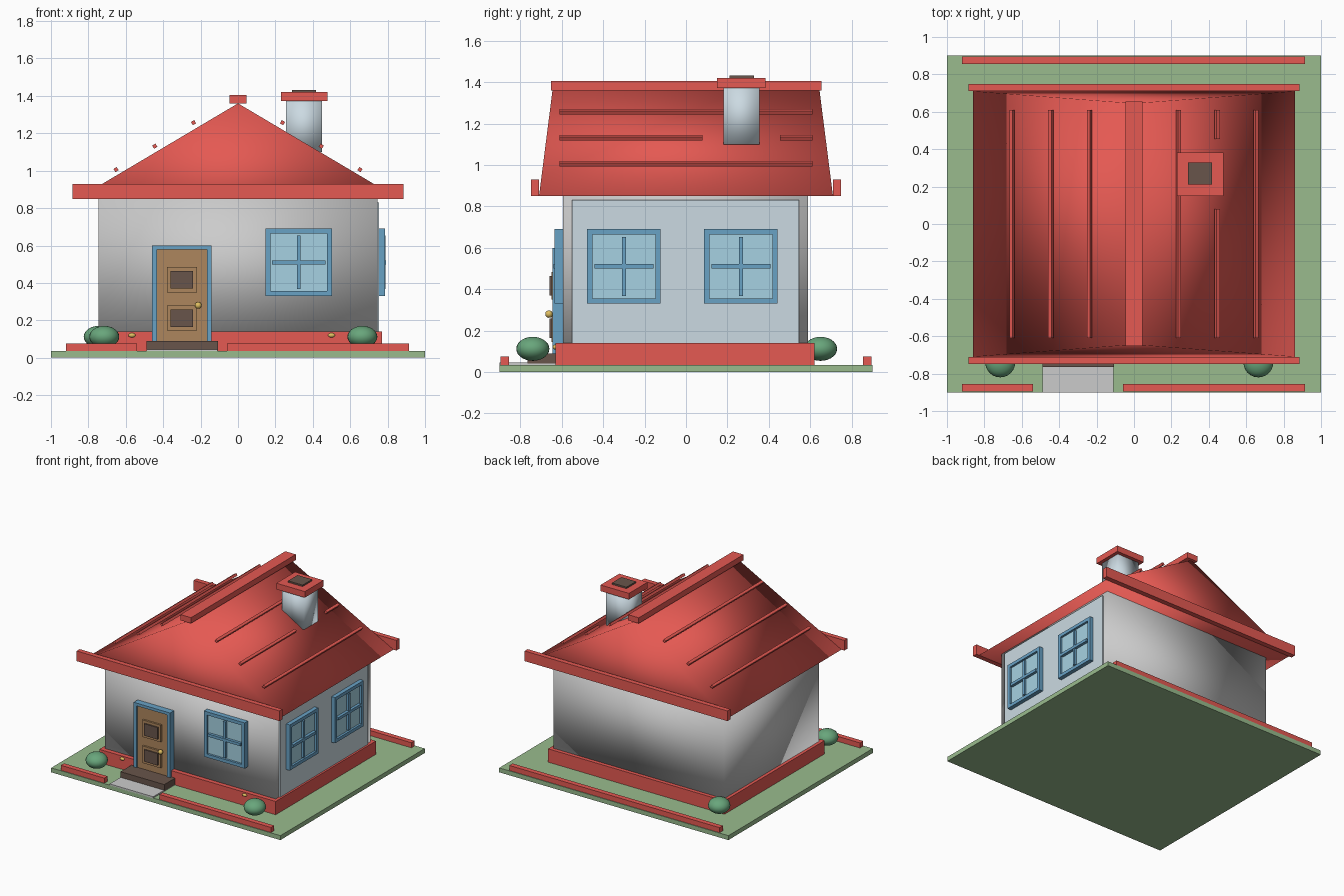
import bpy, bmesh, math
from mathutils import Vector

if "Cube" in bpy.data.objects:
    bpy.data.objects.remove(bpy.data.objects["Cube"])


def material(name, rgb):
    m = bpy.data.materials.new(name)
    m.diffuse_color = (*rgb, 1)
    m.use_nodes = True
    m.node_tree.nodes["Principled BSDF"].inputs["Base Color"].default_value = m.diffuse_color
    return m


RED = material("red", (0.78, 0.10, 0.085))
GREEN = material("grass", (0.32, 0.50, 0.27))
LEAF = material("leaf", (0.14, 0.38, 0.20))
BLUE = material("frame_blue", (0.14, 0.36, 0.56))
GLASS = material("glass", (0.38, 0.64, 0.76))
PALE = material("pale_blue", (0.60, 0.70, 0.76))
WOOD = material("wood", (0.42, 0.24, 0.11))
DARK = material("dark_wood", (0.14, 0.09, 0.07))
GOLD = material("gold", (0.75, 0.52, 0.12))


def add_object(name, bm, mat=None, smooth=False):
    bmesh.ops.recalc_face_normals(bm, faces=bm.faces)
    me = bpy.data.meshes.new(name)
    bm.to_mesh(me)
    bm.free()
    for p in me.polygons:
        p.use_smooth = smooth
    if mat:
        me.materials.append(mat)
    ob = bpy.data.objects.new(name, me)
    bpy.context.collection.objects.link(ob)
    return ob


def box(name, x, y, z, mat=None, smooth=False):
    """Box from (min, max) ranges on each axis."""
    lo, hi = (Vector(c) for c in zip(x, y, z))
    bm = bmesh.new()
    bmesh.ops.create_cube(bm, size=1)
    for v in bm.verts:
        v.co *= hi - lo
    ob = add_object(name, bm, mat, smooth)
    ob.location = (lo + hi) / 2
    return ob


def ellipsoid(name, centre, radii, mat):
    bm = bmesh.new()
    bmesh.ops.create_uvsphere(bm, u_segments=24, v_segments=14, radius=1)
    for v in bm.verts:
        v.co *= Vector(radii)
    add_object(name, bm, mat, True).location = centre


def window(name, centre, turn):
    """Framed window with glass and a cross; its local -y points outwards."""
    w, h, t = 0.178, 0.18, 0.026
    parts = [
        ("glass", (-w + t, w - t), (-0.018, 0.02), (-h + t, h - t), GLASS),
        ("frame_top", (-w, w), (-0.035, 0.02), (h - t, h), BLUE),
        ("frame_bottom", (-w, w), (-0.035, 0.02), (-h, -h + t), BLUE),
        ("frame_left", (-w, -w + t), (-0.035, 0.02), (-h + t, h - t), BLUE),
        ("frame_right", (w - t, w), (-0.035, 0.02), (-h + t, h - t), BLUE),
        ("bar_upright", (-0.01, 0.01), (-0.036, -0.01), (-0.143, 0.143), BLUE),
        ("bar_cross", (-0.142, 0.142), (-0.04, -0.01), (-0.011, 0.011), BLUE),
    ]
    root = bpy.data.objects.new(name, None)
    bpy.context.collection.objects.link(root)
    root.location, root.rotation_euler.z = centre, turn
    for part, x, y, z, mat in parts:
        box(f"{name}_{part}", x, y, z, mat).parent = root


# Lawn, path and border rails
box("lawn", (-1, 1), (-0.9, 0.9), (0, 0.035), GREEN)
box("path", (-0.49, -0.11), (-0.9, -0.62), (0.03, 0.045))
for name, x, y in (("border_front_left", (-0.92, -0.54), -0.875),
                   ("border_front_right", (-0.06, 0.915), -0.875),
                   ("border_back", (-0.92, 0.915), 0.875)):
    box(name, x, (y - 0.02, y + 0.02), (0.03, 0.075), RED)

# Plinth, walls and side panel
box("plinth", (-0.77, 0.77), (-0.63, 0.62), (0.03, 0.14), RED)
box("walls", (-0.745, 0.745), (-0.595, 0.59), (0.1, 0.86), None, True)
box("side_panel", (0.73, 0.755), (-0.55, 0.545), (0.13, 0.83), PALE)

# Roof prism with gables leaning inwards
bm = bmesh.new()
front, back = [[bm.verts.new((x, s * y, z)) for x, y, z in
                ((-0.86, 0.71, 0.85), (0.86, 0.71, 0.85), (0, 0.645, 1.36))]
               for s in (-1, 1)]
bm.faces.new(front)
bm.faces.new(back[::-1])
for i in range(3):
    j = (i + 1) % 3
    bm.faces.new((front[i], back[i], back[j], front[j]))
add_object("roof", bm, RED, True)

# Ridge cap, eave boards and tile battens
box("ridge_cap", (-0.046, 0.046), (-0.652, 0.655), (1.36, 1.405), RED)
for side, s in (("front", -1), ("back", 1)):
    box(f"eave_board_{side}", (-0.885, 0.885),
        sorted((s * 0.71, s * 0.748)), (0.85, 0.93), RED)
slope = math.atan2(0.51, 0.86)
for s in (-1, 1):
    for x, z in ((0.238, 1.257), (0.445, 1.131), (0.652, 1.006)):
        cut = s > 0 and x == 0.445
        for y in (((-0.61, 0.08), (0.455, 0.61)) if cut else ((-0.61, 0.61),)):
            b = box("roof_batten", (s * x - 0.01, s * x + 0.01), y,
                    (z - 0.01, z + 0.01), RED)
            b.rotation_euler.y = s * slope

# Chimney
box("chimney", (0.257, 0.45), (0.18, 0.355), (1.1, 1.38), PALE, True)
box("chimney_cap", (0.23, 0.478), (0.15, 0.383), (1.372, 1.42), RED)
box("chimney_flue", (0.29, 0.417), (0.21, 0.328), (1.4, 1.432), DARK)

# Door, frame, panels, knob and step
box("door", (-0.435, -0.165), (-0.635, -0.58), (0.08, 0.58), WOOD)
for side, x in (("left", -0.459), ("right", -0.167)):
    box(f"door_post_{side}", (x, x + 0.026), (-0.645, -0.58), (0.05, 0.6), BLUE)
box("door_lintel", (-0.459, -0.141), (-0.645, -0.58), (0.578, 0.6), BLUE)
for level, z in (("lower", 0.212), ("upper", 0.417)):
    box(f"door_panel_{level}", (-0.38, -0.22), (-0.65, -0.62),
        (z - 0.067, z + 0.067), WOOD)
    box(f"door_inset_{level}", (-0.36, -0.24), (-0.66, -0.64),
        (z - 0.047, z + 0.047), DARK)
ellipsoid("door_knob", (-0.213, -0.662, 0.28), (0.018,) * 3, GOLD)
box("door_step", (-0.49, -0.108), (-0.765, -0.61), (0.04, 0.09), DARK)

# Windows
window("front_window", (0.325, -0.6, 0.51), 0)
window("side_window_front", (0.752, -0.3, 0.51), math.pi / 2)
window("side_window_back", (0.752, 0.265, 0.51), math.pi / 2)

# Bushes and small plinth studs
for x, y in ((-0.715, -0.74), (0.665, -0.74), (-0.745, 0.65)):
    ellipsoid("bush", (x, y, 0.112), (0.08, 0.08, 0.058), LEAF)
for x in (-0.567, 0.5):
    ellipsoid("plinth_stud", (x, -0.632, 0.12), (0.019, 0.012, 0.012), GOLD)
